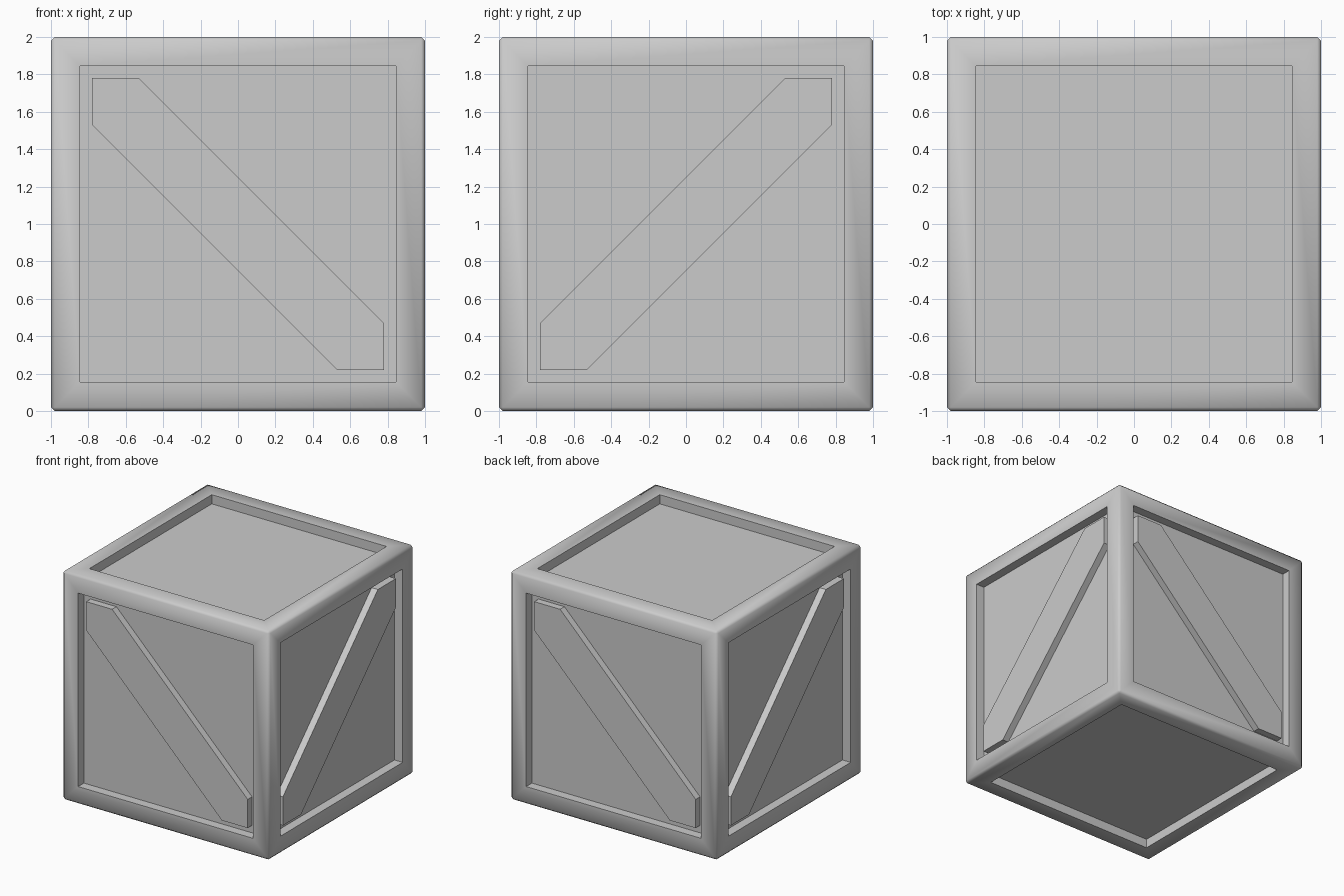
import bpy, bmesh
from math import radians
from mathutils import Matrix, Vector

if "Cube" in bpy.data.objects:
    bpy.data.objects.remove(bpy.data.objects["Cube"])

INNER = 0.78    # half width of each recessed panel
FLOOR = 0.92    # distance of panel floor from the centre
BRACE = 0.98    # distance of brace face from the centre
CUT = 0.53      # where the brace edges meet the frame


def add_object(name, bm):
    bmesh.ops.recalc_face_normals(bm, faces=bm.faces)
    mesh = bpy.data.meshes.new(name)
    bm.to_mesh(mesh)
    bm.free()
    ob = bpy.data.objects.new(name, mesh)
    ob.location.z = 1
    bpy.context.collection.objects.link(ob)
    return ob


# Crate body: bevelled cube with a recessed panel in every face
bm = bmesh.new()
bmesh.ops.create_cube(bm, size=2)
sides = list(bm.faces)
outer = list(bm.edges)
bmesh.ops.inset_individual(bm, faces=sides, thickness=1 - INNER)
for f in sides:
    n = f.normal.copy()
    new = bmesh.ops.extrude_face_region(bm, geom=[f])["geom"]
    bmesh.ops.translate(bm, vec=-n * (1 - FLOOR),
                        verts=[v for v in new if isinstance(v, bmesh.types.BMVert)])
    if f.is_valid:
        bmesh.ops.delete(bm, geom=[f], context='FACES_ONLY')
outer = [e for e in bm.edges
         if all(sum(abs(abs(c) - 1) < 1e-4 for c in v.co) == 3 for v in e.verts)]
bmesh.ops.bevel(bm, geom=outer, offset=0.02, segments=1, profile=0.5, affect='EDGES')
body = add_object("crate_body", bm)
bpy.context.view_layer.objects.active = body
body.select_set(True)
bpy.ops.object.shade_smooth_by_angle(angle=radians(60))

# Diagonal braces on the four upright sides, alternating direction
outline = [(-INNER, INNER), (-CUT, INNER), (INNER, -CUT),
           (INNER, -INNER), (CUT, -INNER), (-INNER, CUT)]
for k, side in enumerate(("front", "right", "back", "left")):
    flip = -1 if k % 2 else 1
    turn = Matrix.Rotation(radians(90 * k), 3, 'Z')
    bm = bmesh.new()
    rings = [[bm.verts.new(turn @ Vector((flip * u, -d, v))) for u, v in outline]
             for d in (BRACE, FLOOR)]
    for ring in rings:
        bm.faces.new(ring)
    for i in range(6):
        j = (i + 1) % 6
        bm.faces.new((rings[0][i], rings[0][j], rings[1][j], rings[1][i]))
    add_object(side + "_brace", bm)
